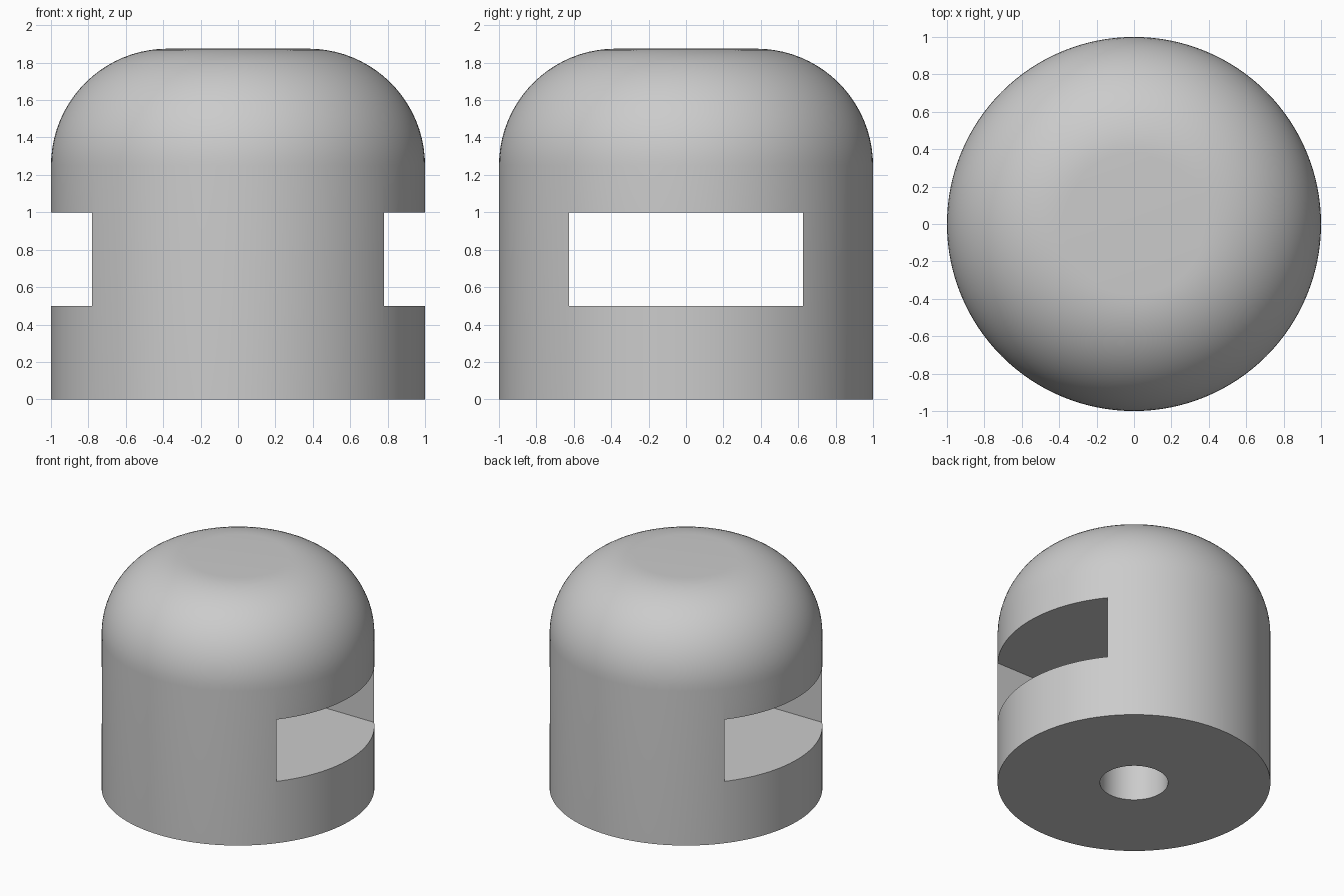
import bpy, bmesh, math
from mathutils import Vector

if "Cube" in bpy.data.objects:
    bpy.data.objects.remove(bpy.data.objects["Cube"], do_unlink=True)

RADIUS, HEIGHT, FILLET = 1.0, 1.875, 0.625
SEGMENTS, FILLET_STEPS = 128, 20

grey = bpy.data.materials.new("light_grey")
grey.use_nodes = True
colour = (0.6, 0.6, 0.6, 1)
grey.diffuse_color = colour
grey.node_tree.nodes["Principled BSDF"].inputs["Base Color"].default_value = colour


def make_object(name, bm):
    bmesh.ops.recalc_face_normals(bm, faces=bm.faces)
    mesh = bpy.data.meshes.new(name)
    bm.to_mesh(mesh)
    bm.free()
    mesh.materials.append(grey)
    obj = bpy.data.objects.new(name, mesh)
    bpy.context.collection.objects.link(obj)
    return obj


def lathe(name, profile):
    """Spin an open profile of (radius, z) into a solid and cap both ends."""
    bm = bmesh.new()
    rings = []
    for r, z in profile:
        rings.append([bm.verts.new((r * math.cos(a), r * math.sin(a), z))
                      for a in (math.tau * i / SEGMENTS for i in range(SEGMENTS))])
    for low, high in zip(rings, rings[1:]):
        for i in range(SEGMENTS):
            j = (i + 1) % SEGMENTS
            bm.faces.new((low[i], low[j], high[j], high[i]))
    bm.faces.new(rings[0])
    bm.faces.new(rings[-1])
    return make_object(name, bm)


def box(name, size, centre):
    bm = bmesh.new()
    bmesh.ops.create_cube(bm, size=1)
    bmesh.ops.scale(bm, vec=Vector(size), verts=bm.verts)
    bmesh.ops.translate(bm, vec=Vector(centre), verts=bm.verts)
    return make_object(name, bm)


def cut(target, cutter):
    cutter.hide_render = True
    mod = target.modifiers.new(cutter.name, "BOOLEAN")
    mod.operation = "DIFFERENCE"
    mod.solver = "EXACT"
    mod.object = cutter
    bpy.context.view_layer.objects.active = target
    bpy.ops.object.modifier_apply(modifier=mod.name)
    bpy.data.objects.remove(cutter, do_unlink=True)


# Cylindrical body with a rounded top edge and a small flat crown
angles = [math.pi / 2 * i / FILLET_STEPS for i in range(FILLET_STEPS + 1)]
profile = [(RADIUS, 0)] + [(RADIUS - FILLET + FILLET * math.cos(a),
                            HEIGHT - FILLET + FILLET * math.sin(a)) for a in angles]
body = lathe("domed_body", profile)

# Rectangular slot running right through from side to side
cut(body, box("slot_cutter", (3, 1.25, 0.5), (0, 0, 0.75)))

# Round hole in the underside, opening into the slot
cut(body, lathe("hole_cutter", [(0.25, -0.2), (0.25, 0.75)]))

# Smooth curved walls, crisp cut edges
bpy.ops.object.select_all(action="DESELECT")
body.select_set(True)
bpy.context.view_layer.objects.active = body
bpy.ops.object.shade_smooth_by_angle(angle=math.radians(30))
